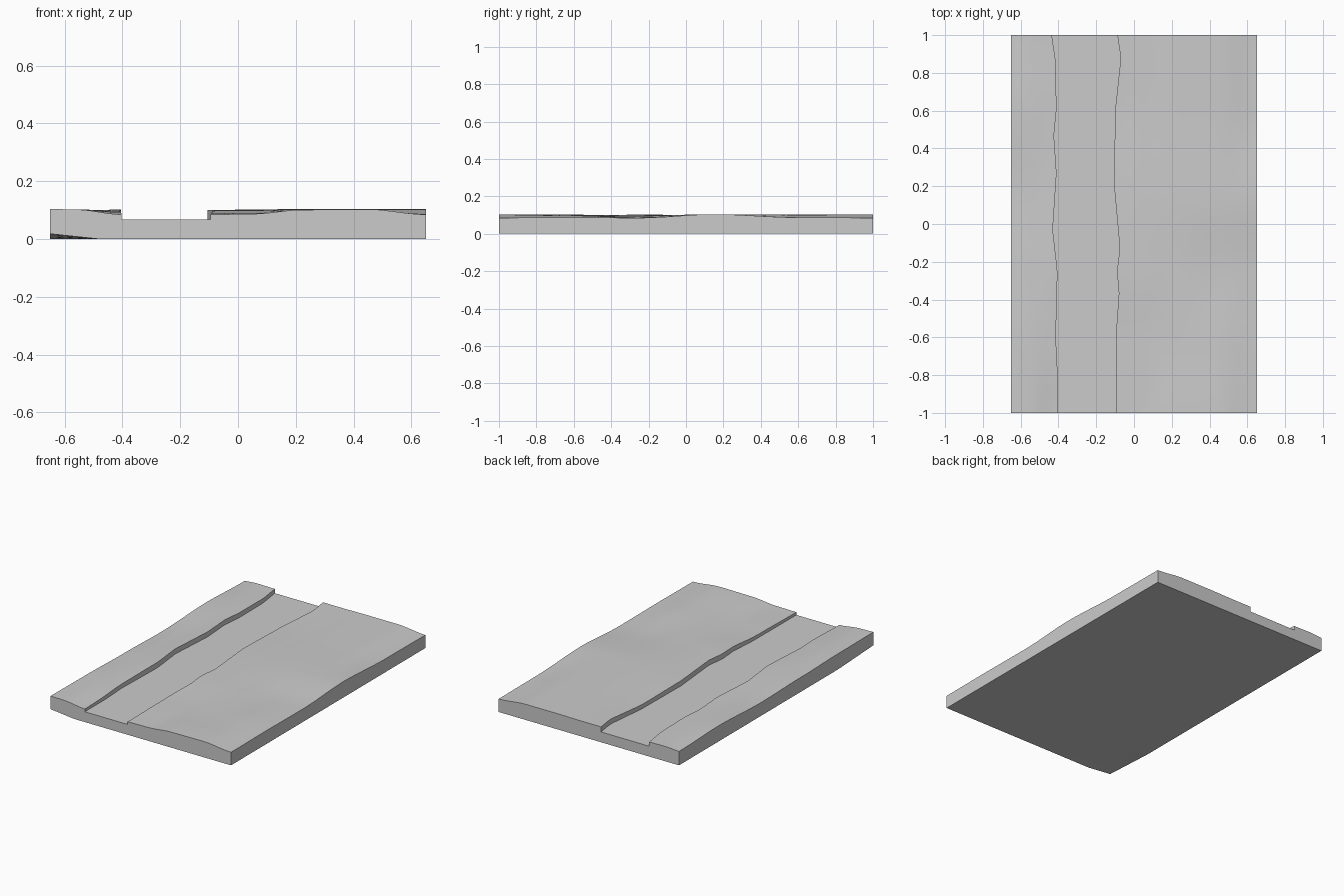
import bpy, bmesh, math

if "Cube" in bpy.data.objects:
    bpy.data.objects.remove(bpy.data.objects["Cube"])

HALF_W, HALF_L = 0.65, 1.0
BED_Z = 0.067
LOW, HIGH = 0.085, 0.104
ROWS = 60

# Wandering bank lines, (y, x)
LEFT_LINE = [(-1, -.404), (-.8, -.404), (-.6, -.414), (-.25, -.405), (-.03, -.43),
             (.27, -.41), (.47, -.424), (.6, -.411), (.85, -.413), (1, -.435)]
RIGHT_LINE = [(-1, -.095), (-.55, -.093), (-.37, -.08), (-.25, -.09), (-.13, -.075),
              (.2, -.105), (.6, -.1), (.88, -.07), (1, -.088)]

# Coarse relief of each bank, 0 = low, 1 = high; one row per y, one column per x
Y_KEYS = [-1, -.65, -.25, .15, .6, 1]
LEFT_X = [-.65, -.56, -.4]
LEFT_RELIEF = [[1, .9, 0], [.9, .9, .5], [.5, .7, .9],
               [.1, .4, .8], [.9, .9, .7], [.3, .6, .5]]
RIGHT_X = [-.09, .05, .22, .45, .65]
RIGHT_RELIEF = [[0, .1, .85, .95, 0], [.2, .3, .5, .7, .1], [.8, .8, .6, .2, 0],
                [.8, .9, 1, 1, 1], [.5, .7, .9, .9, .1], [.8, .8, .9, .9, 0]]


def locate(keys, v):
    """Segment index and 0..1 position of v among sorted keys."""
    v = min(max(v, keys[0]), keys[-1])
    i = max(k for k in range(len(keys) - 1) if keys[k] <= v)
    return i, (v - keys[i]) / (keys[i + 1] - keys[i])


def on_line(line, y):
    i, t = locate([p[0] for p in line], y)
    return line[i][1] * (1 - t) + line[i + 1][1] * t


def height(xs, relief, x, y):
    i, u = locate(xs, x)
    j, v = locate(Y_KEYS, y)
    u, v = u * u * (3 - 2 * u), v * v * (3 - 2 * v)
    a = relief[j][i] * (1 - u) + relief[j][i + 1] * u
    b = relief[j + 1][i] * (1 - u) + relief[j + 1][i + 1] * u
    return LOW + (HIGH - LOW) * (a * (1 - v) + b * v)


def bank(xs, relief, x0, x1, y, n):
    pts = [x0 + (x1 - x0) * k / n for k in range(n + 1)]
    return [(x, y, height(xs, relief, x, y)) for x in pts]


def underside(x, y):
    """Flat base, worn away slightly at the front left corner."""
    lift = max(0, 1 - (x + HALF_W) / .17) * max(0, 1 - (y + HALF_L) / .35)
    return 0.018 * lift


def cross_section(y):
    xl, xr = on_line(LEFT_LINE, y), on_line(RIGHT_LINE, y)
    ring = bank(LEFT_X, LEFT_RELIEF, -HALF_W, xl, y, 10)         # left bank
    ring += [(xl, y, BED_Z), (xr, y, BED_Z)]                     # river bed
    ring += bank(RIGHT_X, RIGHT_RELIEF, xr, HALF_W, y, 26)       # right bank
    ring += [(x, y, underside(x, y))                             # base
             for x in (HALF_W, -.48, -.52, -.56, -.6, -HALF_W)]
    return ring


# Loft the cross-sections from front to back and cap the ends
bm = bmesh.new()
rings = [[bm.verts.new(p) for p in cross_section(-HALF_L + 2 * HALF_L * r / ROWS)]
         for r in range(ROWS + 1)]
n = len(rings[0])
for a, b in zip(rings, rings[1:]):
    for k in range(n):
        bm.faces.new((a[k], a[(k + 1) % n], b[(k + 1) % n], b[k]))
bm.faces.new(rings[0])
bm.faces.new(rings[-1])
bmesh.ops.recalc_face_normals(bm, faces=bm.faces)

mesh = bpy.data.meshes.new("river_terrain")
bm.to_mesh(mesh)
bm.free()
terrain = bpy.data.objects.new("river_terrain", mesh)
bpy.context.collection.objects.link(terrain)
bpy.context.view_layer.objects.active = terrain
terrain.select_set(True)
bpy.ops.object.shade_smooth_by_angle(angle=math.radians(30))
